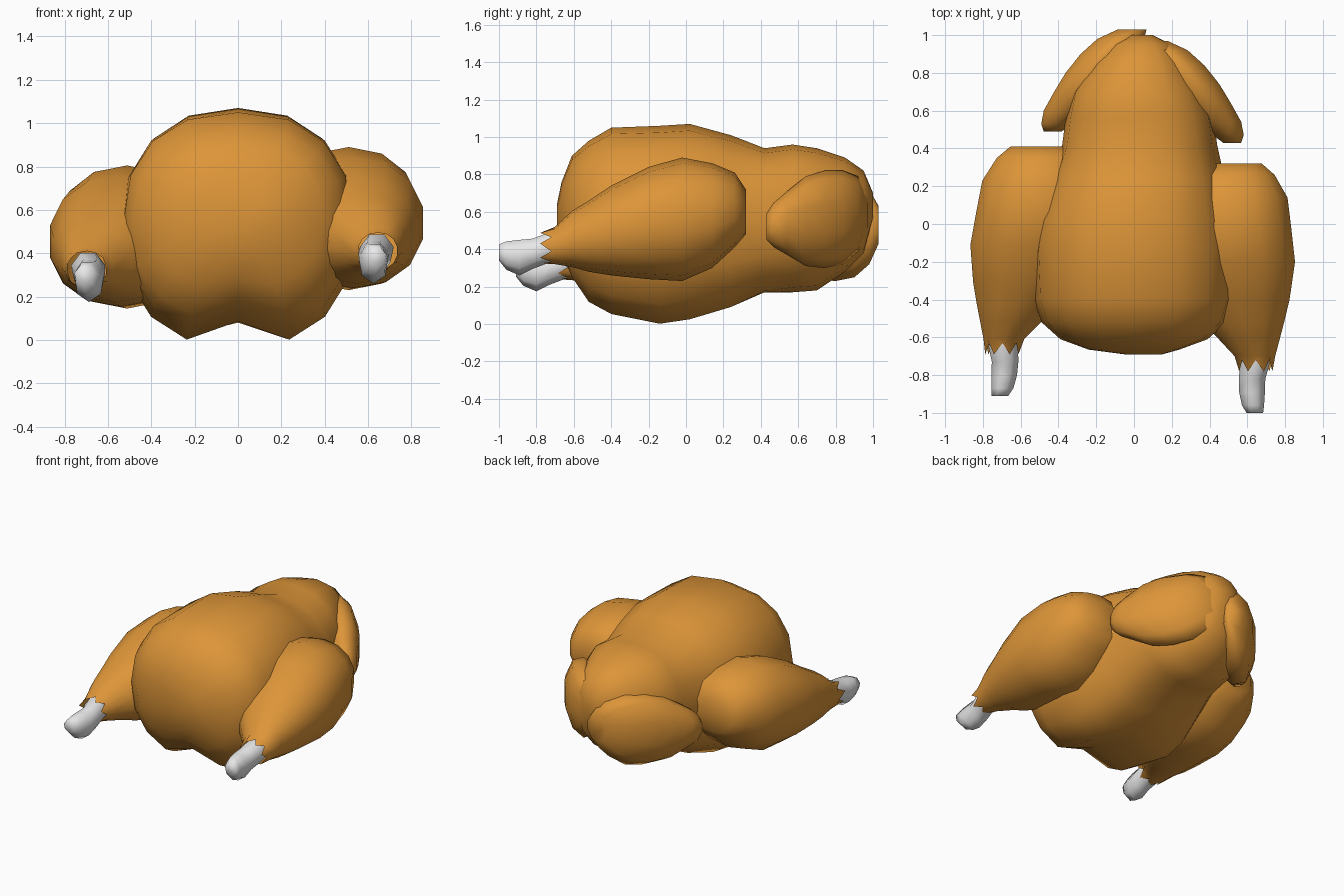
import bpy, bmesh, math


def material(name, rgb):
    m = bpy.data.materials.new(name)
    m.diffuse_color = (*rgb, 1)
    return m


SKIN = material("roasted skin", (0.72, 0.30, 0.04))
BONE = material("bone", (0.8, 0.8, 0.8))


def loft(name, rings, sides, mat, power=1.0, jagged=0.0, cleft=(), warp=None, cap_end=True):
    """Skin cross-sections (y, cx, cz, rx, rz) with rounded rings; first is the far (+y) end."""
    bm = bmesh.new()
    loops = []
    for i, (y, cx, cz, rx, rz) in enumerate(rings):
        loop = []
        for k in range(sides):
            a = 2 * math.pi * k / sides - math.pi / 2
            c, s = math.cos(a), math.sin(a)
            x = cx + rx * math.copysign(abs(c) ** power, c) if abs(c) > 1e-6 else cx
            z = cz + rz * math.copysign(abs(s) ** power, s) if abs(s) > 1e-6 else cz
            yy = y
            if k == 0 and cleft:
                z += cleft[i]
            if jagged and i == len(rings) - 1:
                yy += jagged if k % 2 else -jagged
            p = (x, yy, z)
            loop.append(bm.verts.new(warp(*p) if warp else p))
        loops.append(loop)
    for a, b in zip(loops, loops[1:]):
        for k in range(sides):
            n = (k + 1) % sides
            bm.faces.new((a[k], a[n], b[n], b[k]))
    bm.faces.new(loops[0])
    if cap_end:
        bm.faces.new(loops[-1])
    bmesh.ops.recalc_face_normals(bm, faces=bm.faces)
    for f in bm.faces:
        f.smooth = True
    me = bpy.data.meshes.new(name)
    bm.to_mesh(me)
    bm.free()
    me.materials.append(mat)
    ob = bpy.data.objects.new(name, me)
    bpy.context.collection.objects.link(ob)
    return ob


# Body: (y, centre x, half width, bottom, top), neck end first
profile = [(1.0, 0.04, 0.06, 0.57, 0.70), (0.95, 0.04, 0.16, 0.38, 0.82),
           (0.85, 0.03, 0.25, 0.28, 0.89), (0.70, 0.02, 0.35, 0.18, 0.94),
           (0.57, 0.03, 0.39, 0.17, 0.96), (0.42, 0.03, 0.41, 0.15, 0.94),
           (0.24, 0.02, 0.46, 0.06, 1.01), (0.02, 0, 0.52, -0.01, 1.07),
           (-0.14, 0, 0.54, -0.034, 1.06), (-0.40, 0, 0.53, 0.02, 1.05),
           (-0.52, 0, 0.49, 0.09, 0.98), (-0.61, 0, 0.39, 0.23, 0.90),
           (-0.665, 0, 0.24, 0.38, 0.76), (-0.69, 0.05, 0.10, 0.50, 0.64)]
rings = [(y, x, (b + t) / 2, w, (t - b) / 2) for y, x, w, b, t in profile]
loft("body", rings, 16, SKIN, power=0.86,
     cleft=(0, 0, 0, 0, 0, 0.02, 0.05, 0.09, 0.12, 0.12, 0.09, 0.05, 0, 0))


# The left side sits a little lower and further back than the right
def left_leg(x, y, z):
    return (-(x - 0.07 * y), y + 0.09, z - 0.085)


def left_wing(x, y, z):
    return (-(x - 0.09), y + 0.06, z - 0.07)


# Thighs reach well into the body and taper to the torn skin at the bone
leg = [(0.32, 0.52, 0.60, 0.16, 0.12), (0.26, 0.51, 0.61, 0.24, 0.20),
       (0.14, 0.51, 0.58, 0.31, 0.28), (-0.02, 0.51, 0.56, 0.33, 0.33),
       (-0.20, 0.53, 0.54, 0.33, 0.30), (-0.40, 0.55, 0.50, 0.28, 0.24),
       (-0.52, 0.58, 0.47, 0.22, 0.19), (-0.61, 0.61, 0.455, 0.165, 0.15),
       (-0.70, 0.64, 0.42, 0.11, 0.10), (-0.75, 0.645, 0.41, 0.09, 0.085)]
bone = [(-0.62, 0.64, 0.42, 0.07, 0.07), (-0.74, 0.64, 0.41, 0.08, 0.085),
        (-0.82, 0.625, 0.38, 0.072, 0.085), (-0.89, 0.625, 0.36, 0.07, 0.10),
        (-0.96, 0.63, 0.37, 0.06, 0.08), (-1.0, 0.64, 0.385, 0.045, 0.045)]
wing = [(0.97, 0.10, 0.60, 0.08, 0.10), (0.92, 0.16, 0.59, 0.13, 0.20),
        (0.84, 0.23, 0.57, 0.15, 0.25), (0.74, 0.30, 0.56, 0.16, 0.26),
        (0.64, 0.37, 0.55, 0.15, 0.24), (0.54, 0.43, 0.54, 0.145, 0.17),
        (0.47, 0.50, 0.53, 0.085, 0.12), (0.43, 0.52, 0.52, 0.05, 0.07)]

# Legs, bones and wings on both sides
for side, lw, ww in (("right", None, None), ("left", left_leg, left_wing)):
    loft(side + "_leg", leg, 14, SKIN, power=0.92, jagged=0.03, warp=lw, cap_end=False)
    loft(side + "_leg_bone", bone, 7, BONE, warp=lw)
    loft(side + "_wing", wing, 10, SKIN, warp=ww)
